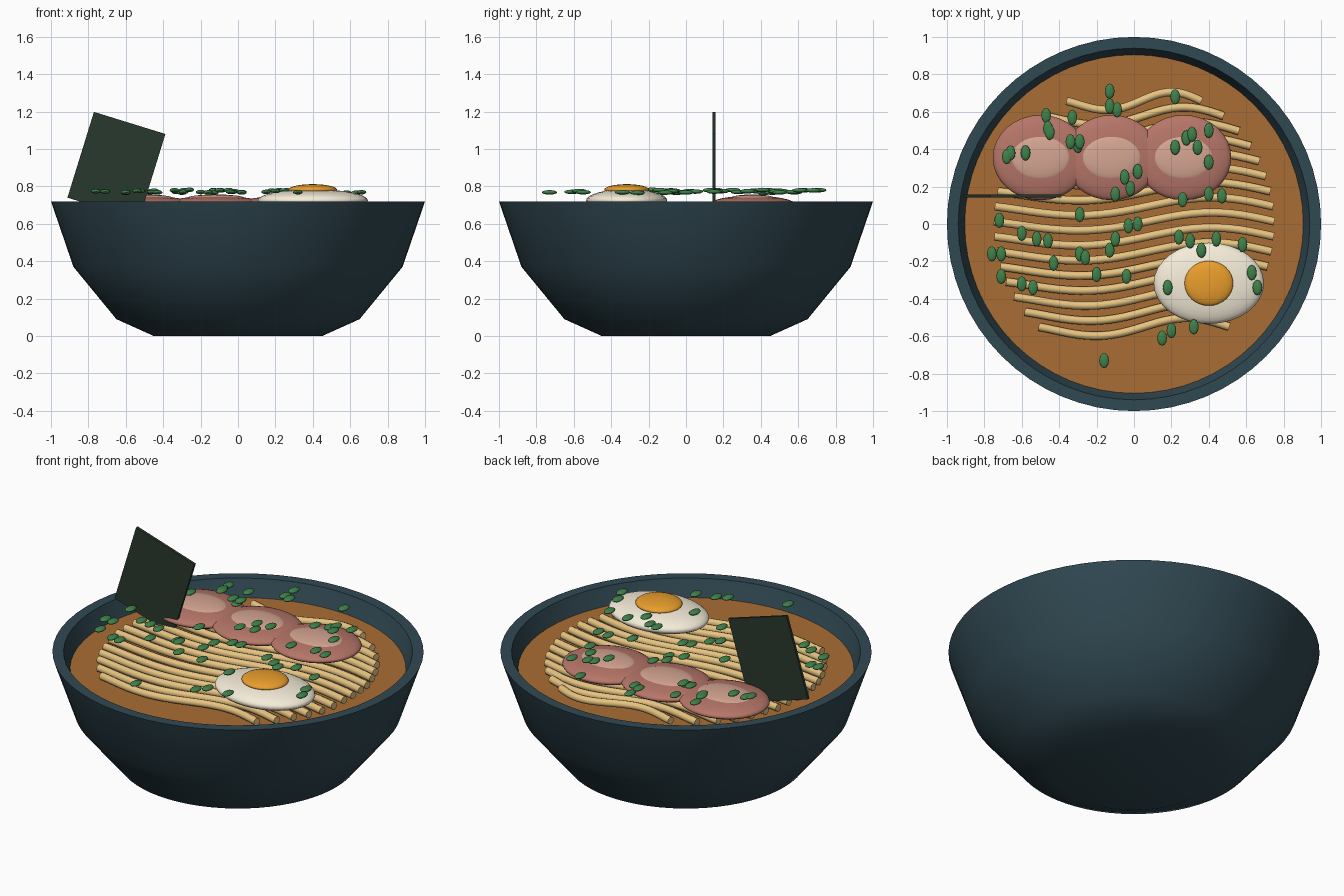
import bpy, math, random

if "Cube" in bpy.data.objects:
    bpy.data.objects.remove(bpy.data.objects["Cube"])
random.seed(4)


def material(name, rgb):
    m = bpy.data.materials.new(name)
    m.diffuse_color = (*rgb, 1)
    m.use_nodes = True
    m.node_tree.nodes["Principled BSDF"].inputs["Base Color"].default_value = m.diffuse_color
    return m


BOWL = material("glaze", (0.03, 0.065, 0.085))
BROTH = material("broth", (0.40, 0.155, 0.035))
NOODLE = material("noodle", (0.80, 0.55, 0.22))
MEAT = material("meat", (0.47, 0.18, 0.14))
FAT = material("fat", (0.67, 0.38, 0.29))
WHITE = material("egg_white", (0.92, 0.85, 0.70))
YOLK = material("yolk", (0.82, 0.34, 0.025))
ONION = material("onion", (0.05, 0.22, 0.07))
NORI = material("nori", (0.022, 0.04, 0.027))


def finish(name, mat, angle=40):
    ob = bpy.context.object
    ob.name = name
    ob.data.materials.append(mat)
    if angle:
        bpy.ops.object.shade_smooth_by_angle(angle=math.radians(angle))
    return ob


def blob(name, mat, loc, radii, seg=32, rings=16):
    """Squashed sphere."""
    bpy.ops.mesh.primitive_uv_sphere_add(segments=seg, ring_count=rings, radius=1, location=loc)
    bpy.context.object.scale = radii
    bpy.ops.object.transform_apply(location=False, rotation=False, scale=True)
    return finish(name, mat, 60)


# Bowl: lathed outer wall, lip and inner wall
profile = [(0.45, 0), (0.65, 0.09), (0.88, 0.37), (1.0, 0.72),
           (0.94, 0.72), (0.825, 0.39), (0.61, 0.14), (0.43, 0.06)]
N = 64
verts = [(r * math.cos(2 * math.pi * i / N), r * math.sin(2 * math.pi * i / N), z)
         for r, z in profile for i in range(N)]
faces = [(k * N + i, k * N + (i + 1) % N, (k + 1) * N + (i + 1) % N, (k + 1) * N + i)
         for k in range(len(profile) - 1) for i in range(N)]
faces.append(tuple(reversed(range(N))))
faces.append(tuple(range((len(profile) - 1) * N, len(profile) * N)))
mesh = bpy.data.meshes.new("bowl")
mesh.from_pydata(verts, [], faces)
bowl = bpy.data.objects.new("bowl", mesh)
bpy.context.collection.objects.link(bowl)
bpy.context.view_layer.objects.active = bowl
bowl.select_set(True)
finish("bowl", BOWL, 50)

# Broth surface
bpy.ops.mesh.primitive_cylinder_add(vertices=N, radius=0.905, depth=0.02, location=(0, 0, 0.61))
finish("broth", BROTH)

# Noodles: parallel wavy strands trimmed to a circle
curve = bpy.data.curves.new("noodles", 'CURVE')
curve.dimensions = '3D'
curve.bevel_depth = 0.022
curve.bevel_resolution = 2
curve.use_fill_caps = True
for row in range(16):
    y0 = -0.55 + row * 0.0805
    half = math.sqrt(0.75 ** 2 - y0 ** 2)
    z = 0.652 + random.uniform(-0.006, 0.006)
    spline = curve.splines.new('POLY')
    spline.points.add(24)
    for i, p in enumerate(spline.points):
        t = i / 24
        p.co = (-half + 2 * half * t, y0 - 0.048 * math.sin(2 * math.pi * t ** 1.15), z, 1)
curve.materials.append(NOODLE)
bpy.context.collection.objects.link(bpy.data.objects.new("noodles", curve))

# Pork slices with a pale centre
for i, x in enumerate((-0.50, -0.12, 0.265)):
    blob(f"pork_slice_{i}", MEAT, (x, 0.355, 0.705), (0.255, 0.228, 0.045))
    blob(f"pork_fat_{i}", FAT, (x, 0.355, 0.735), (0.16, 0.122, 0.022))

# Fried egg
blob("egg_white", WHITE, (0.4, -0.317, 0.725), (0.295, 0.217, 0.06))
blob("egg_yolk", YOLK, (0.4, -0.317, 0.782), (0.13, 0.12, 0.03))

# Seaweed sheet leaning at the back left
bpy.ops.mesh.primitive_cube_add(size=1, location=(-0.65, 0.15, 0.91), rotation=(0, 0.3, 0))
bpy.context.object.scale = (0.40, 0.016, 0.48)
finish("seaweed_sheet", NORI, 0)

# Spring onion pieces (x, y in hundredths)
spots = [-13, 71, -13, 63, -9, 61, 22, 68, -47, 58, -33, 57, -46, 51, -45, 49, -34, 44, -29, 44,
         -30, 42, -66, 38, -68, 36, -58, 38, 40, 50, 31, 48, 28, 46, 34, 41, 22, 41, 40, 33,
         2, 28, -5, 25, -2, 19, -10, 16, 26, 13, 40, 16, 47, 15, -72, 2, -29, 5, 2, 0,
         -3, -1, -10, -8, -13, -14, -60, -5, -52, -8, -46, -9, -76, -16, -71, -16, -29, -16, -26, -18,
         -43, -21, -71, -28, -60, -32, -54, -34, -20, -27, -4, -28, 24, -7, 30, -9, 44, -8, 36, -14,
         58, -11, 63, -26, 66, -34, 18, -34, 20, -57, 32, -55, 15, -61, -16, -73]
first = blob("spring_onion_0", ONION, (spots[0] / 100, spots[1] / 100, 0.78), (0.026, 0.041, 0.012), 12, 8)
for i in range(1, len(spots) // 2):
    piece = bpy.data.objects.new(f"spring_onion_{i}", first.data)
    piece.location = (spots[2 * i] / 100, spots[2 * i + 1] / 100, random.uniform(0.765, 0.782))
    bpy.context.collection.objects.link(piece)
